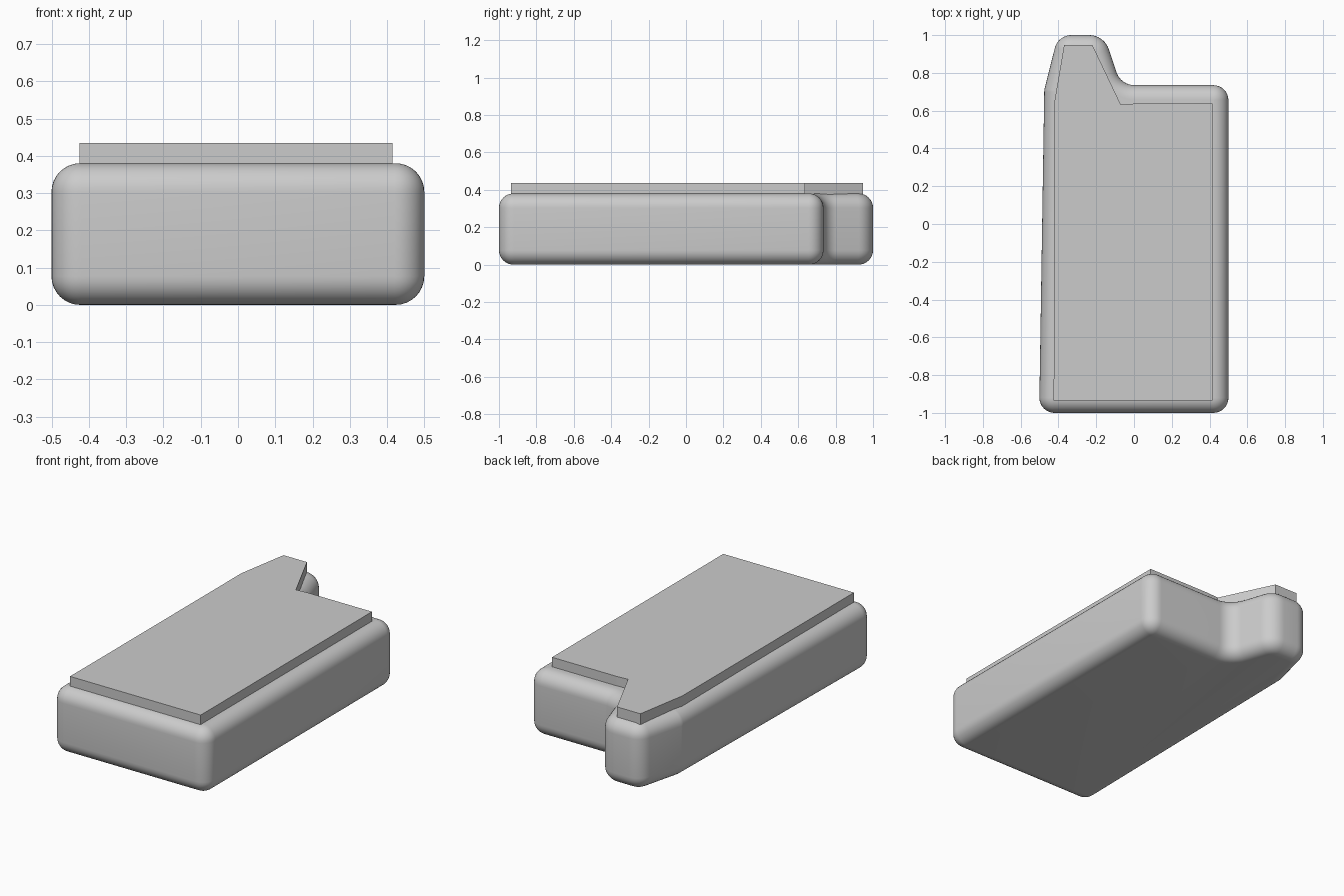
import bpy, math
from mathutils import Vector

if "Cube" in bpy.data.objects:
    bpy.data.objects.remove(bpy.data.objects["Cube"])

grey = bpy.data.materials.new("light grey")
grey.diffuse_color = (0.6, 0.6, 0.6, 1)
grey.use_nodes = True
grey.node_tree.nodes["Principled BSDF"].inputs["Base Color"].default_value = grey.diffuse_color


def make(name, verts, faces):
    mesh = bpy.data.meshes.new(name)
    mesh.from_pydata(verts, [], faces)
    mesh.materials.append(grey)
    ob = bpy.data.objects.new(name, mesh)
    bpy.context.collection.objects.link(ob)
    return ob


def loft(name, rings):
    n = len(rings[0])
    faces = [list(range(n))[::-1], [(len(rings) - 1) * n + i for i in range(n)]]
    for k in range(len(rings) - 1):
        for i in range(n):
            j = (i + 1) % n
            faces.append([k * n + i, k * n + j, (k + 1) * n + j, (k + 1) * n + i])
    return make(name, [p for r in rings for p in r], faces)


def rounded_outline(corners, steps=8):
    """Counter-clockwise corners (x, y, radius) -> list of (point, outward normal)."""
    out = []
    for i, (x, y, r) in enumerate(corners):
        p = Vector((x, y))
        a = (p - Vector(corners[i - 1][:2])).normalized()
        b = (Vector(corners[(i + 1) % len(corners)][:2]) - p).normalized()
        turn = math.atan2(a.x * b.y - a.y * b.x, a.dot(b))
        s = 1 if turn > 0 else -1
        n0 = Vector((a.y, -a.x))
        centre = p - a * r * math.tan(abs(turn) / 2) - n0 * r * s
        start = math.atan2(n0.y, n0.x)
        for k in range(steps + 1):
            t = start + turn * k / steps
            n = Vector((math.cos(t), math.sin(t)))
            out.append((centre + n * r * s, n))
    return out


# Body: rounded plan with rounded top and bottom edges
H, R, STEPS = 0.38, 0.077, 8
outline = rounded_outline([
    (-0.502, -1, 0.08), (0.5, -1, 0.08), (0.5, 0.735, 0.08),
    (-0.07, 0.735, 0.10), (-0.158, 1, 0.11), (-0.402, 1, 0.09),
    (-0.475, 0.71, 0.08)])
rings = []
for zc, a0 in ((R, -90), (H - R, 0)):
    for k in range(STEPS + 1):
        a = math.radians(a0 + 90 * k / STEPS)
        d = R * (1 - math.cos(a))
        z = zc + R * math.sin(a)
        rings.append([(p.x - n.x * d, p.y - n.y * d, z) for p, n in outline])
body = loft("body", rings)
bpy.context.view_layer.objects.active = body
body.select_set(True)
bpy.ops.object.shade_smooth_by_angle(angle=math.radians(35))

# Top plate: sharp-edged slab
plan = [(-0.425, -0.935), (0.415, -0.935), (0.415, 0.637), (0, 0.637),
        (-0.07, 0.632), (-0.22, 0.947), (-0.37, 0.947), (-0.423, 0.637)]
loft("top_plate", [[(x, y, z) for x, y in plan] for z in (0.372, 0.435)])
